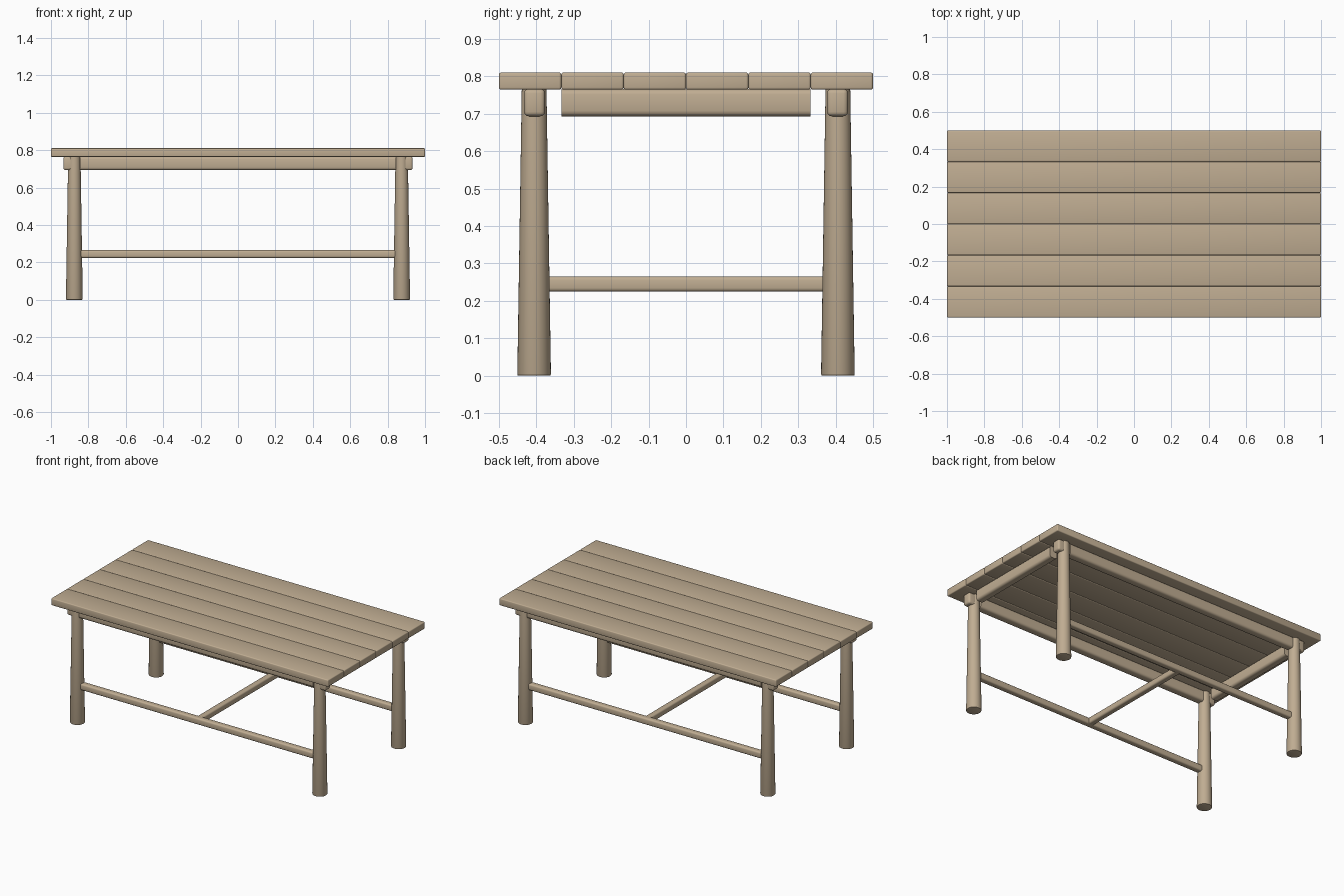
import bpy, bmesh, math

if "Cube" in bpy.data.objects:
    bpy.data.objects.remove(bpy.data.objects["Cube"])

wood = bpy.data.materials.new("pale wood")
wood.diffuse_color = (0.53, 0.42, 0.29, 1)
wood.use_nodes = True
wood.node_tree.nodes["Principled BSDF"].inputs["Base Color"].default_value = wood.diffuse_color


def finish(ob, angle=40):
    ob.data.materials.append(wood)
    bpy.ops.object.select_all(action='DESELECT')
    ob.select_set(True)
    bpy.context.view_layer.objects.active = ob
    bpy.ops.object.shade_smooth_by_angle(angle=math.radians(angle))
    return ob


def new_object(name, bm):
    me = bpy.data.meshes.new(name)
    bm.to_mesh(me)
    bm.free()
    ob = bpy.data.objects.new(name, me)
    bpy.context.collection.objects.link(ob)
    return finish(ob)


def beam(name, center, size, bevel, axis=None):
    """Box with rounded edges; with axis given only lengthwise edges are rounded."""
    bm = bmesh.new()
    bmesh.ops.create_cube(bm, size=1)
    for v in bm.verts:
        v.co = [c + p * s for c, p, s in zip(center, v.co, size)]
    edges = [e for e in bm.edges if axis is None
             or abs((e.verts[0].co - e.verts[1].co)[axis]) > 1e-5]
    bmesh.ops.bevel(bm, geom=edges, offset=bevel, segments=3, profile=0.5, affect='EDGES')
    return new_object(name, bm)


# tabletop: six planks side by side with softened edges
W = 1 / 6
for i in range(6):
    beam(f"top_plank_{i + 1}", (0, -0.5 + W * (i + 0.5), 0.7875), (2, W, 0.046), 0.006)

for sx in (-1, 1):
    xs = "right" if sx > 0 else "left"
    # aprons across the ends
    beam(f"{xs}_end_apron", (sx * 0.89, 0, 0.73), (0.055, 0.666, 0.073), 0.015, 1)
    for sy in (-1, 1):
        ys = "back" if sy > 0 else "front"
        # tapered round leg
        bm = bmesh.new()
        bmesh.ops.create_cone(bm, cap_ends=True, segments=32, radius1=0.045,
                              radius2=0.033, depth=0.768)
        bmesh.ops.translate(bm, verts=bm.verts, vec=(sx * 0.875, sy * 0.406, 0.384))
        rim = [e for e in bm.edges if all(v.co.z < 0.01 for v in e.verts)]
        bmesh.ops.bevel(bm, geom=rim, offset=0.004, segments=2, profile=0.5, affect='EDGES')
        new_object(f"{ys}_{xs}_leg", bm)
        # tenon block showing outside the leg
        beam(f"{ys}_{xs}_tenon", (sx * 0.893, sy * 0.405, 0.73), (0.082, 0.056, 0.073), 0.012)

for sy in (-1, 1):
    ys = "back" if sy > 0 else "front"
    # long aprons and long stretchers
    beam(f"{ys}_apron", (0, sy * 0.405, 0.73), (1.69, 0.055, 0.073), 0.015, 0)
    beam(f"{ys}_stretcher", (0, sy * 0.405, 0.245), (1.69, 0.04, 0.042), 0.01, 0)

# cross stretcher in the middle
beam("cross_stretcher", (0, 0, 0.245), (0.04, 0.79, 0.041), 0.01, 1)
